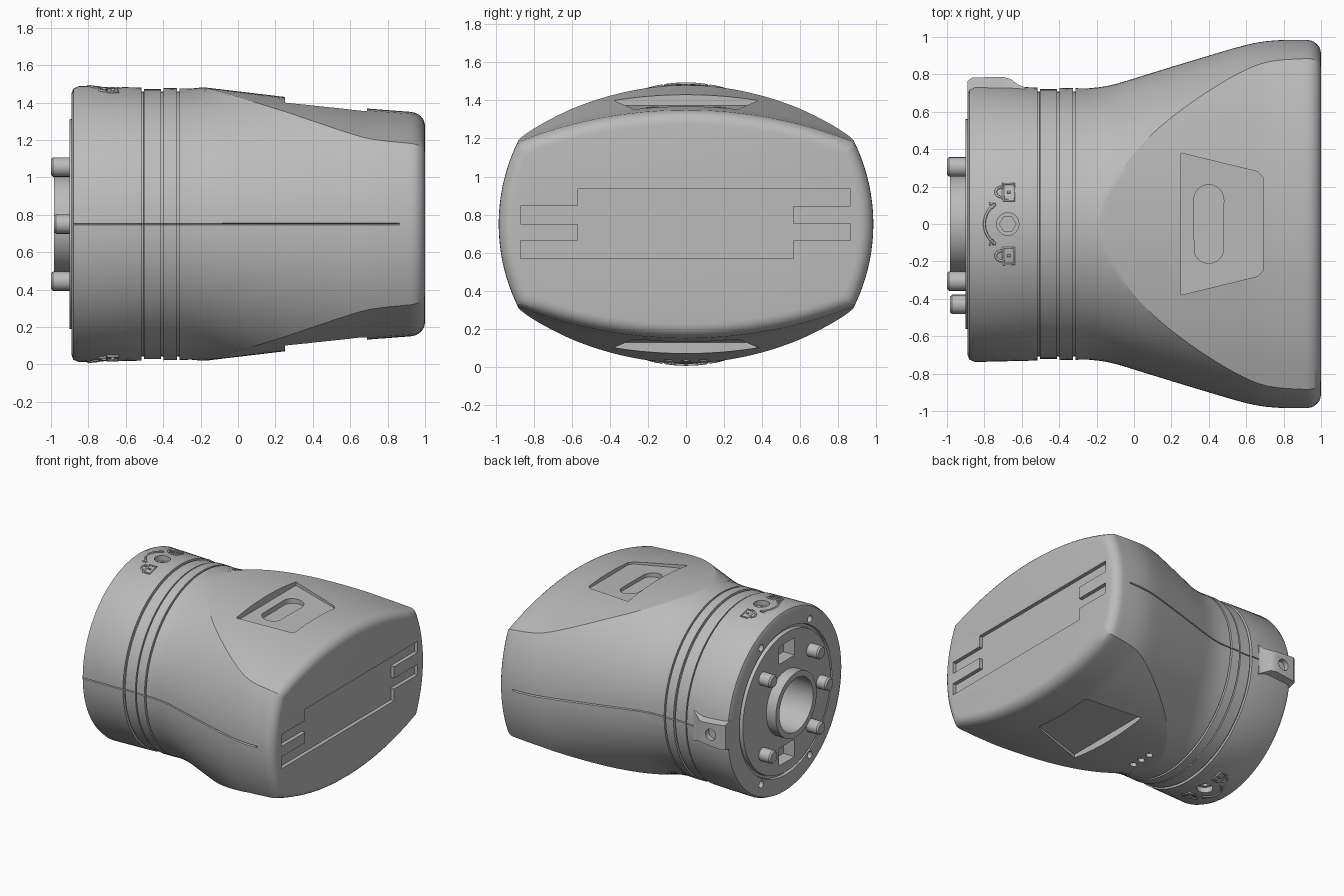
import bpy, bmesh
from math import sin, cos, asin, sqrt, pi, radians

if "Cube" in bpy.data.objects:
    bpy.data.objects.remove(bpy.data.objects["Cube"], do_unlink=True)

MID = 0.75          # height of the long axis
ARC = 2.4           # radius of the shallow top and bottom crowns

grey = bpy.data.materials.new("plain grey")
grey.use_nodes = True
grey.diffuse_color = (0.5, 0.5, 0.5, 1)
grey.node_tree.nodes["Principled BSDF"].inputs["Base Color"].default_value = (0.5, 0.5, 0.5, 1)


def loft(name, rings):
    """Capped solid through a list of equally long point rings."""
    bm = bmesh.new()
    rows = [[bm.verts.new(p) for p in ring] for ring in rings]
    n = len(rows[0])
    for a, b in zip(rows, rows[1:]):
        for i in range(n):
            j = (i + 1) % n
            bm.faces.new((a[i], a[j], b[j], b[i]))
    bm.faces.new(rows[0])
    bm.faces.new(rows[-1])
    bmesh.ops.remove_doubles(bm, verts=bm.verts, dist=1e-5)
    bmesh.ops.dissolve_degenerate(bm, edges=bm.edges, dist=1e-6)
    bmesh.ops.recalc_face_normals(bm, faces=bm.faces)
    mesh = bpy.data.meshes.new(name)
    bm.to_mesh(mesh)
    bm.free()
    mesh.materials.append(grey)
    ob = bpy.data.objects.new(name, mesh)
    bpy.context.collection.objects.link(ob)
    return ob


def activate(ob):
    bpy.ops.object.select_all(action='DESELECT')
    ob.select_set(True)
    bpy.context.view_layer.objects.active = ob


def cut(target, rings):
    """Subtract a lofted cutter from the target and drop the cutter."""
    tool = loft("cutter", rings)
    tool.hide_render = True
    mod = target.modifiers.new("cut", 'BOOLEAN')
    mod.object, mod.solver = tool, 'EXACT'
    activate(target)
    bpy.ops.object.modifier_apply(modifier=mod.name)
    bpy.data.objects.remove(tool, do_unlink=True)


def smooth(ob):
    activate(ob)
    bpy.ops.object.shade_smooth_by_angle(angle=radians(28))


def circle(r, n, cx=0, cy=0):
    return [(cx + r * cos(2 * pi * i / n), cy + r * sin(2 * pi * i / n)) for i in range(n)]


def along_x(pts, x0, x1):
    return [[(x, y, MID + z) for y, z in pts] for x in (x0, x1)]


def along_z(pts, z0, z1, side=1):
    return [[(x, y, MID + side * z) for x, y in pts] for z in (z0, z1)]


# --- housing profile -------------------------------------------------------
def lin(table, x):
    if x <= table[0][0]:
        return table[0][1]
    for (xa, a), (xb, b) in zip(table, table[1:]):
        if x <= xb:
            return a + (b - a) * (x - xa) / (xb - xa)
    return table[-1][1]


FLARE = [(-0.17, .725), (0.2, .84), (0.6, .96), (0.72, .984)]
CROWN = [(-0.17, .73), (0.25, .68), (0.7, .617), (0.95, .598)]


def radius(x):
    return sum(lin(FLARE, x + 0.02 * k) for k in range(-5, 6)) / 11


def crown(x):
    return lin(CROWN, x) if x > -0.17 else 0.73 - 0.12 * (x + 0.17)


def section(x, r, inset=0.0):
    """Circle trimmed above and below by a shallow arc, with a seam on each side."""
    h = min(crown(x) - inset, r)
    c = h - ARC
    z = min(r, (r * r - ARC * ARC + c * c) / (2 * c))
    top = asin(z / r)
    phi = asin(sqrt(max(0, r * r - z * z)) / ARC)
    w, m, k = 0.006, 20, 16
    up = [(r, w + (top - w) * i / m) for i in range(m + 1)]
    seam = r - (0.012 if -0.87 < x < 0.85 and r > 0.6 else 0)
    polar = [(q, -a) for q, a in reversed(up)] + [(seam, 0)] + up
    side = [(q * cos(a), q * sin(a)) for q, a in polar]
    cap = [(ARC * sin(phi * t), c + ARC * cos(phi * t))
           for t in (1 - 2 * i / k for i in range(1, k))]
    half = side + cap
    return [(x, y, MID + z) for y, z in half + [(-y, -z) for y, z in half]]


# Tube, mounting disc and rim, from the bore outwards
rows = [(-.6, .215), (-.985, .215), (-.985, .26), (-.9, .26), (-.9, .56), (-.87, .565),
        (-.87, .585), (-.89, .59), (-.89, .7), (-.88, .725), (-.85, .738)]
# Collar with three ring grooves and a slightly sunken band
for x, before, after in ((-.51, .73, .722), (-.405, .722, .728), (-.32, .727, .726)):
    rows += [(x - .007, before), (x - .006, .708), (x + .006, .708), (x + .007, after)]
rows.append((-.25, .725))
rings = [section(x, r) for x, r in rows]
# Flared body and rounded end
FIL, STEPS = 0.075, 36
for i in range(STEPS + 1):
    x = -0.19 + (1 - FIL + 0.19) * i / STEPS
    rings.append(section(x, radius(x)))
for i in range(1, 7):
    t = i / 6 * pi / 2
    x, d = 1 - FIL * (1 - sin(t)), FIL * (1 - cos(t))
    rings.append(section(x, radius(x) - d, d))
housing = loft("housing", rings)

# --- recesses in the housing -----------------------------------------------
# Stepped slot in the flat end
half_slot = [(-.57, .185), (.865, .185), (.865, .095), (.565, .095),
             (.565, 0), (.865, 0), (.865, -.085), (.565, -.085)]
slot = half_slot + [(-.57 if y == .565 else -.87, z) for y, z in
                    ((.865, -.18), (.865, -.085), (.565, -.085), (.565, 0), (.865, 0),
                     (.865, .095), (.565, .095))]
slot[7:8] = [(.565, -.085), (.565, -.18)]
cut(housing, along_x(slot, 0.97, 1.1))

# Tapered pockets above and below
pocket = [(.25, -.38), (.66, -.28), (.69, -.25), (.69, .25), (.66, .28), (.25, .38)]
for s in (1, -1):
    floor = [(x, y, MID + s * (.622 - .08 * (x - .25))) for x, y in pocket]
    cut(housing, [floor, [(x, y, MID + s) for x, y, z in floor]])
# Rounded slot in the upper pocket
oval = [(x, y + (.13 if y >= 0 else -.13)) for x, y in circle(.08, 24, .4)]
cut(housing, along_z(oval, .575, .8))

# Screw wells with hexagon sockets, above and below
for s in (1, -1):
    cut(housing, along_z(circle(.06, 24, -.675), .69, .9, s))
    cut(housing, along_z(circle(.044, 6, -.675), .64, .9, s))
# Three drain holes below
for y in (-.09, 0, .09):
    cut(housing, along_z(circle(.025, 12, -.07, y), .69, .9, -1))
# Mounting face: two windows and four small rim holes
for s in (1, -1):
    cut(housing, along_x([(-.1, .34 * s), (.1, .34 * s), (.1, .48 * s), (-.1, .48 * s)], -1.1, -.8))
    for q in (1, -1):
        cut(housing, along_x(circle(.028, 12, .31 * s, .55 * q), -1.1, -.85))
smooth(housing)

# --- mounting pins ---------------------------------------------------------
def pin(name, y, z, tip):
    rings = []
    for x, r in ((-.86, .052), (tip + .012, .052), (tip, .042)):
        rings.append([(x, a, MID + b) for a, b in circle(r, 20, y, z)])
    smooth(loft(name, rings))


for i, (y, z) in enumerate(((.305, .305), (-.305, .305), (.305, -.305), (-.305, -.305))):
    pin(f"mounting_pin_{i + 1}", y, z, -1)
pin("locating_pin", -.43, 0, -.985)

# --- latch on the back of the collar ----------------------------------------
latch_path = [(-.89, .765, .1), (-.865, .783, .1), (-.7, .787, .085), (-.66, .775, .085),
              (-.62, .745, .1), (-.58, .73, .12)]
latch = loft("latch", [[(x, .65, MID - w - .03), (x, y, MID - w), (x, y, MID + w),
                        (x, .65, MID + w + .03)] for x, y, w in latch_path])
cut(latch, [[(x, y, MID + z) for x, z in circle(.045, 20, -.77)] for y in (.745, .9)])
smooth(latch)

# --- raised lock marks, above and below --------------------------------------
def mark(name, strokes, side):
    """Thin raised lines wrapped round the collar; strokes are (x, y) paths."""
    curve = bpy.data.curves.new(name, 'CURVE')
    curve.dimensions = '3D'
    curve.bevel_depth, curve.bevel_resolution = 0.007, 1
    for path in strokes:
        spline = curve.splines.new('POLY')
        spline.points.add(len(path) - 1)
        for p, (x, y) in zip(spline.points, path):
            p.co = (x, .738 * sin(y / .738), MID + side * .738 * cos(y / .738), 1)
    curve.materials.append(grey)
    bpy.context.collection.objects.link(bpy.data.objects.new(name, curve))


def lock(y):
    body = [(-.7, -.045), (-.64, -.045), (-.64, .045), (-.7, .045), (-.7, -.045)]
    shackle = [(-.705 - .035 * sin(pi * i / 8), .028 * cos(pi * i / 8)) for i in range(9)]
    keyhole = [(-.68, 0), (-.66, 0)]
    return [[(a, b + y) for a, b in path] for path in (body, shackle, keyhole)]


for side, label in ((1, "upper"), (-1, "lower")):
    sweep = [(-.675 - .125 * cos(a), .125 * sin(a))
             for a in (radians(58) * (i / 8 - 1) for i in range(17))]
    heads = [[(-.76, .085 * s), (-.745, .108 * s), (-.775, .108 * s)] for s in (1, -1)]
    mark(f"{label}_turn_arrow", [sweep] + heads, side)
    mark(f"{label}_closed_lock", lock(.172), side)
    mark(f"{label}_open_lock", lock(-.172), side)
